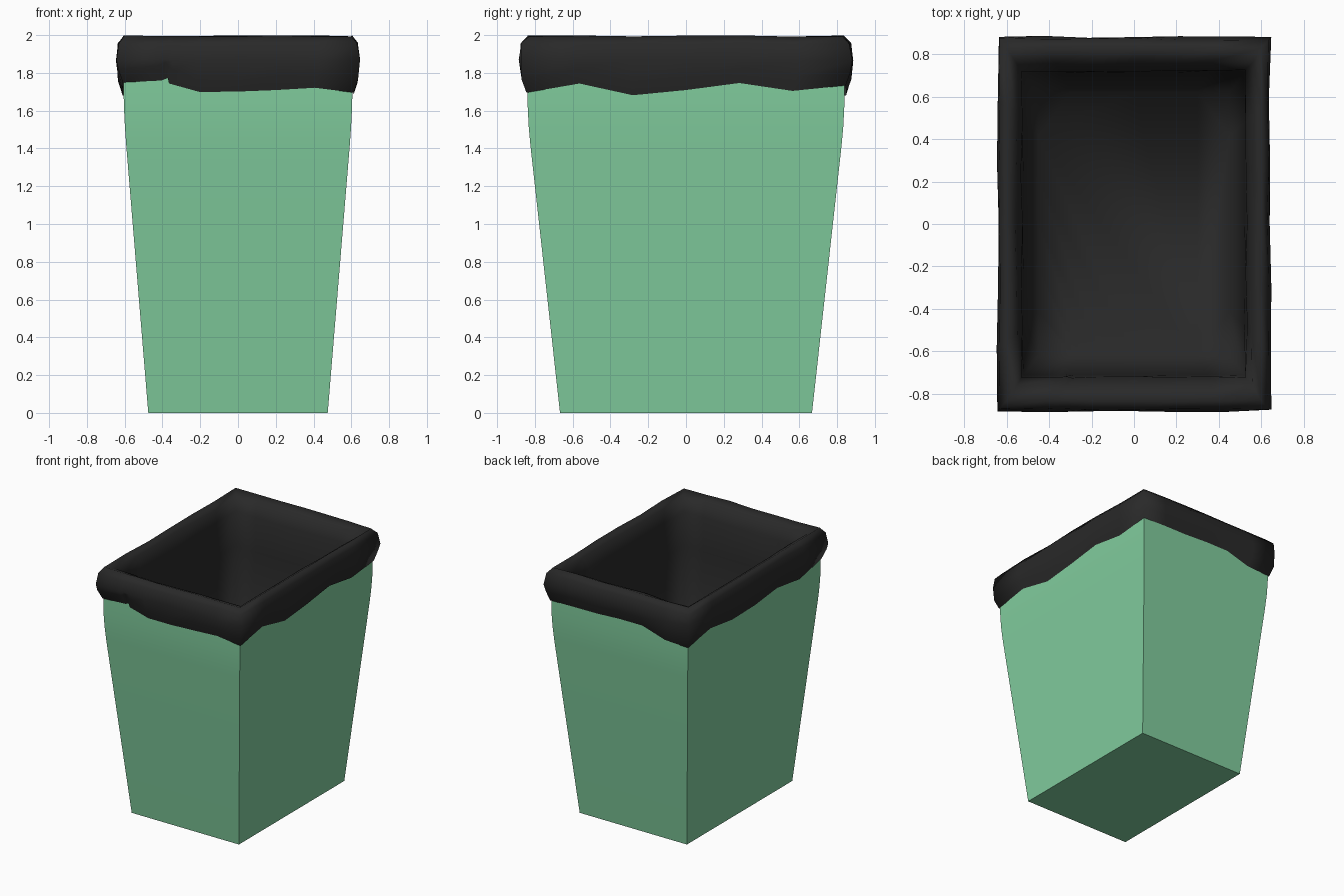
import bpy, random

if "Cube" in bpy.data.objects:
    bpy.data.objects.remove(bpy.data.objects["Cube"])

random.seed(4)


def make_object(name, rings, color, cap_first, angle=None):
    """Skin a stack of equal rings into a mesh, capping the ends as needed."""
    n = len(rings[0])
    verts = [v for ring in rings for v in ring]
    faces = []
    for i in range(len(rings) - 1):
        a, b = i * n, (i + 1) * n
        faces += [(a + j, a + (j + 1) % n, b + (j + 1) % n, b + j) for j in range(n)]
    faces.append(tuple(range(len(verts) - n, len(verts))))
    if cap_first:
        faces.append(tuple(reversed(range(n))))
    mesh = bpy.data.meshes.new(name)
    mesh.from_pydata(verts, [], faces)
    mesh.update()
    ob = bpy.data.objects.new(name, mesh)
    bpy.context.collection.objects.link(ob)
    mat = bpy.data.materials.new(name + "_material")
    mat.diffuse_color = (*color, 1)
    mat.use_nodes = True
    mat.node_tree.nodes["Principled BSDF"].inputs["Base Color"].default_value = mat.diffuse_color
    mesh.materials.append(mat)
    bpy.ops.object.select_all(action='DESELECT')
    ob.select_set(True)
    bpy.context.view_layer.objects.active = ob
    if angle is None:
        bpy.ops.object.shade_smooth()
    else:
        bpy.ops.object.shade_smooth_by_angle(angle=angle)
    return ob


# Bin: tapered box that turns upright near the rim, with a thin inner wall
bin_profile = [(0.475, 0.667, 0), (0.592, 0.824, 1.42), (0.599, 0.833, 1.52),
               (0.604, 0.838, 1.62), (0.606, 0.84, 1.72), (0.606, 0.84, 1.93),
               (0.585, 0.82, 1.93), (0.575, 0.805, 1.45), (0.458, 0.65, 0.04)]
bin_rings = [[(-x, -y, z), (x, -y, z), (x, y, z), (-x, y, z)]
             for x, y, z in bin_profile]
make_object("bin", bin_rings, (0.22, 0.61, 0.34), True, 0.6)

# Bag hem: (position along side, height, sideways fold) going round the bin
steps = [-1, -2 / 3, -1 / 3, 0, 1 / 3, 2 / 3]


def side(heights):
    return [(t, z, 0) for t, z in zip(steps, heights)]


front = [(-1, 1.75, 0), (-0.667, 1.76, 0), (-0.61, 1.78, 0.04), (-0.55, 1.745, -0.05),
         (-0.333, 1.70, 0), (0, 1.70, 0), (0.333, 1.71, 0), (0.667, 1.72, 0)]
right = side([1.695, 1.745, 1.68, 1.71, 1.745, 1.705])
back = side([1.735, 1.74, 1.74, 1.75, 1.75, 1.69])
left = side([1.68, 1.73, 1.69, 1.70, 1.73, 1.69])

# Bag cross-section from hem, over the rim, down to the floor:
# half width, half depth, height (None = follows the hem), wobble
bag_profile = [(0.611, 0.846, None, 0.002), (0.632, 0.872, None, 0.004),
               (0.641, 0.879, 1.87, 0.007), (0.631, 0.869, 1.955, 0.006),
               (0.602, 0.832, 1.995, 0.004), (0.555, 0.765, 1.965, 0.006),
               (0.528, 0.72, 1.87, 0.005), (0.52, 0.71, 1.6, 0.002),
               (0.45, 0.62, 0.09, 0)]
bag_rings = []
for i, (hx, hy, height, wobble) in enumerate(bag_profile):
    ring = []
    for s, columns in enumerate((front, right, back, left)):
        for t, hem, fold in columns:
            u = t + (fold if i == 0 else 0)
            x, y = [(u, -1), (1, u), (-u, 1), (-1, -u)][s]
            z = height if height else hem + 0.075 * i
            wx, wy, wz = (random.uniform(-wobble, wobble) for _ in range(3))
            ring.append((x * (hx + wx), y * (hy + wy), min(2.0, z + wz)))
    bag_rings.append(ring)
make_object("bin_bag", bag_rings, (0.022, 0.022, 0.022), False)
